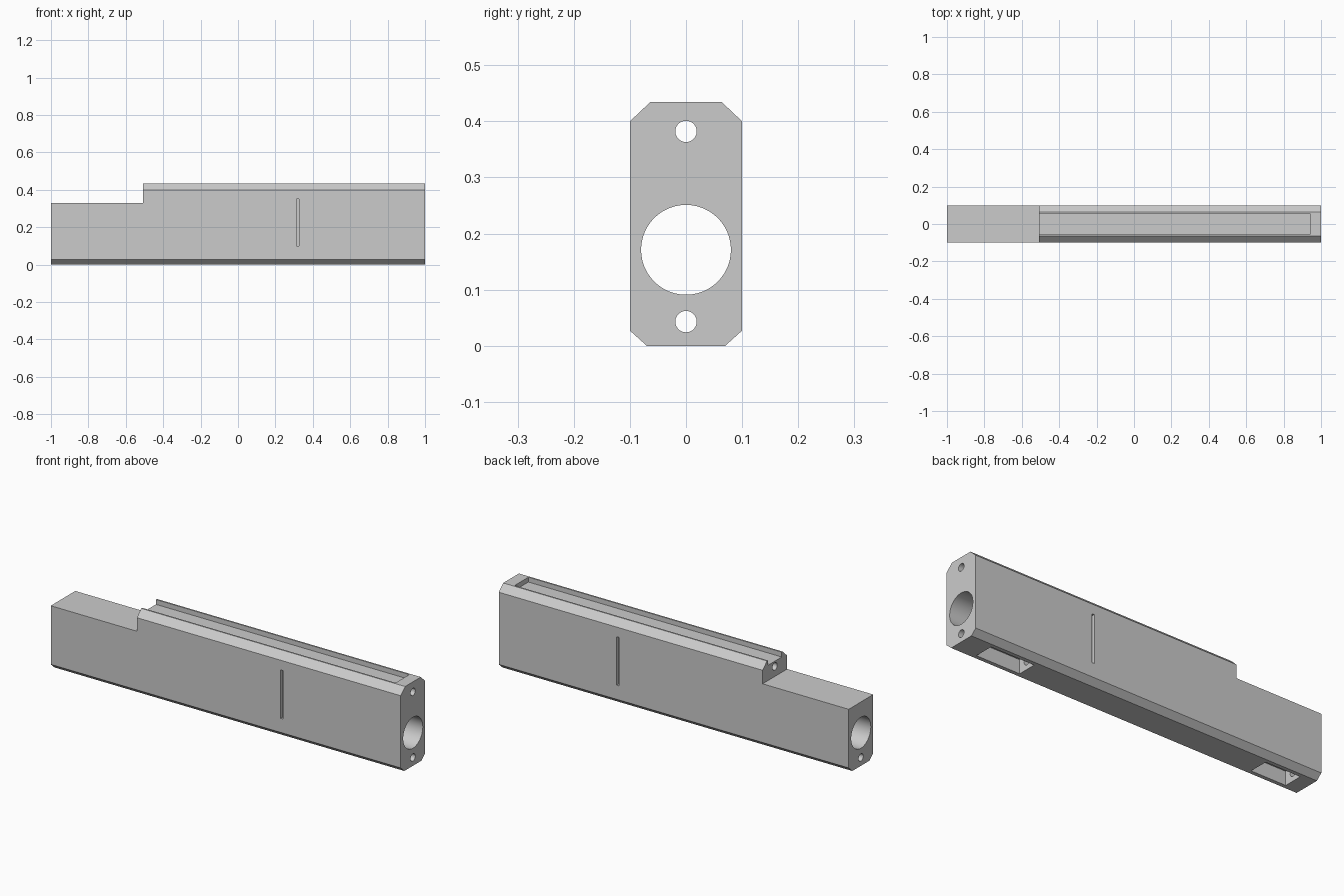
import bpy, bmesh, math
from mathutils import Matrix, Vector

cube = bpy.data.objects.get("Cube")
if cube:
    bpy.data.objects.remove(cube, do_unlink=True)

grey = bpy.data.materials.new("plain grey")
grey.use_nodes = True
grey.diffuse_color = (0.6, 0.6, 0.6, 1)
grey.node_tree.nodes["Principled BSDF"].inputs["Base Color"].default_value = (0.6, 0.6, 0.6, 1)


def add_object(name, bm):
    bmesh.ops.recalc_face_normals(bm, faces=bm.faces)
    mesh = bpy.data.meshes.new(name)
    bm.to_mesh(mesh)
    bm.free()
    mesh.materials.append(grey)
    obj = bpy.data.objects.new(name, mesh)
    bpy.context.collection.objects.link(obj)
    return obj


def box(name, low, high):
    low, high = Vector(low), Vector(high)
    bm = bmesh.new()
    bmesh.ops.create_cube(bm, size=1)
    bmesh.ops.scale(bm, vec=high - low, verts=bm.verts)
    bmesh.ops.translate(bm, vec=(low + high) / 2, verts=bm.verts)
    return add_object(name, bm)


def bore(name, z, radius, sides):
    bm = bmesh.new()
    bmesh.ops.create_cone(bm, cap_ends=True, segments=sides, radius1=radius,
                          radius2=radius, depth=2.4)
    turn = Matrix.Translation((0, 0, z)) @ Matrix.Rotation(math.pi / 2, 4, "Y")
    bmesh.ops.transform(bm, matrix=turn, verts=bm.verts)
    return add_object(name, bm)


# Chamfered bar, extruded along its length
half = [(0.07, 0), (0.1, 0.027), (0.1, 0.4), (0.064, 0.434)]
outline = half + [(-y, z) for y, z in reversed(half)]
bm = bmesh.new()
face = bm.faces.new([bm.verts.new((-1, y, z)) for y, z in outline])
end = bmesh.ops.extrude_face_region(bm, geom=[face])["geom"]
bmesh.ops.translate(bm, vec=(2, 0, 0), verts=[v for v in end if isinstance(v, bmesh.types.BMVert)])
body = add_object("housing", bm)

# Step, top channel and underside pockets
cutters = [
    box("step_cutter", (-1.2, -0.2, 0.33), (-0.508, 0.2, 0.6)),
    box("channel_cutter", (-0.7, -0.056, 0.409), (0.94, 0.056, 0.6)),
    box("right_pocket_cutter", (0.62, -0.05, -0.1), (0.87, 0.05, 0.072)),
    box("left_pocket_cutter", (-0.92, -0.05, -0.1), (-0.72, 0.05, 0.072)),
]

# Narrow upright grooves on both sides
for side, y in (("front", -0.1), ("back", 0.1)):
    cutters.append(box(side + "_groove_cutter", (0.314, y - 0.015, 0.1), (0.326, y + 0.015, 0.35)))

# Main bore and the two rod holes, running the full length
cutters += [
    bore("main_bore_cutter", 0.171, 0.08, 96),
    bore("upper_hole_cutter", 0.382, 0.019, 48),
    bore("lower_hole_cutter", 0.043, 0.019, 48),
]

for cutter in cutters:
    cutter.hide_render = True
    cut = body.modifiers.new(cutter.name, "BOOLEAN")
    cut.operation = "DIFFERENCE"
    cut.solver = "EXACT"
    cut.object = cutter

# Apply the cuts and tidy away the cutters
graph = bpy.context.evaluated_depsgraph_get()
result = bpy.data.meshes.new_from_object(body.evaluated_get(graph))
body.modifiers.clear()
body.data = result
for cutter in cutters:
    bpy.data.objects.remove(cutter, do_unlink=True)

# Smooth bores, sharp machined edges
bpy.ops.object.select_all(action="DESELECT")
body.select_set(True)
bpy.context.view_layer.objects.active = body
bpy.ops.object.shade_smooth_by_angle(angle=math.radians(30))
